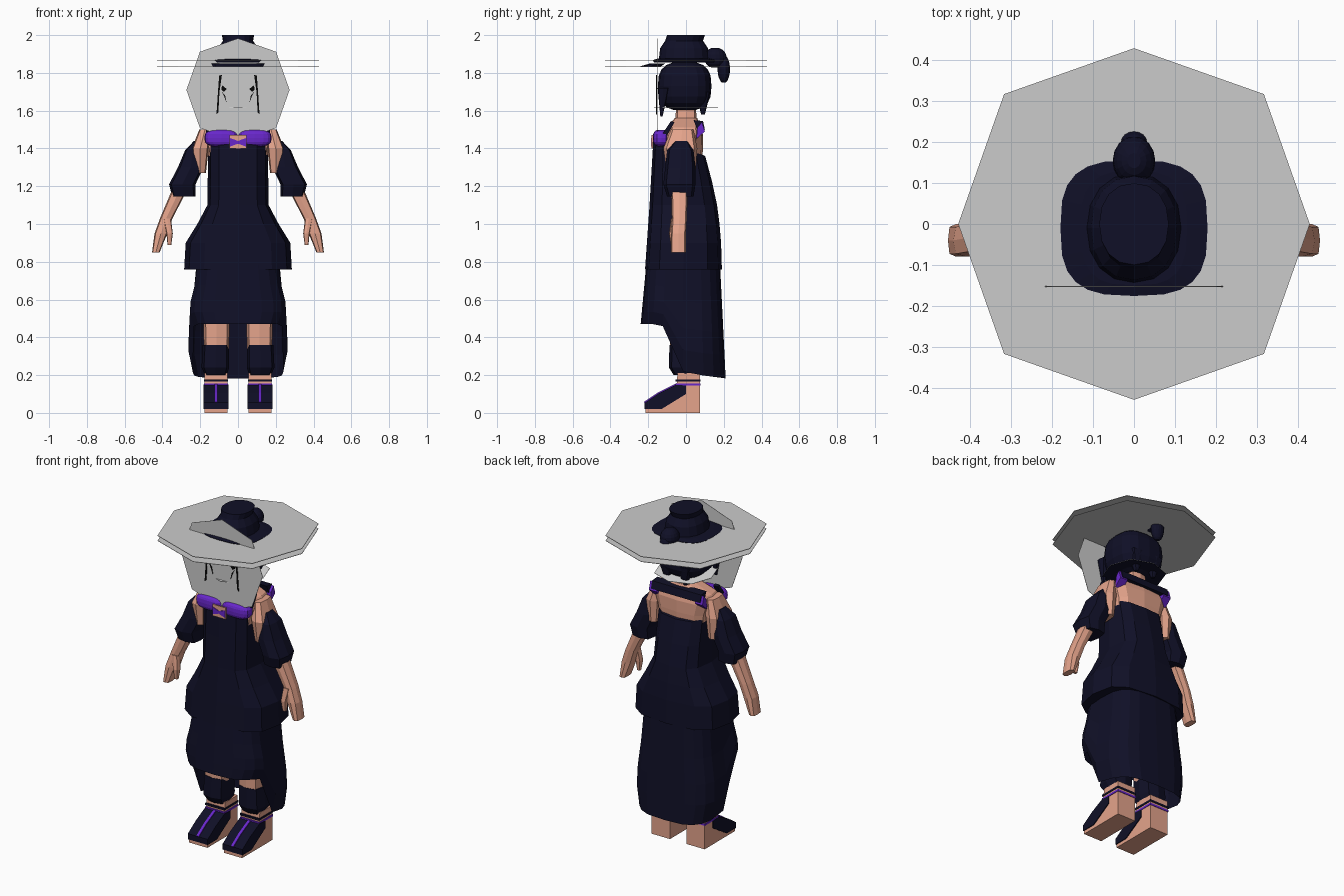
import bpy, bmesh, math

if "Cube" in bpy.data.objects:
    bpy.data.objects.remove(bpy.data.objects["Cube"])


def material(name, red, green, blue):
    mat = bpy.data.materials.new(name)
    mat.use_nodes = True
    mat.diffuse_color = (red, green, blue, 1)
    shader = mat.node_tree.nodes["Principled BSDF"]
    shader.inputs["Base Color"].default_value = (red, green, blue, 1)
    shader.inputs["Roughness"].default_value = .9
    return mat


NAVY = material("navy cloth", .005, .005, .02)
SKIN = material("skin", .78, .37, .26)
GREY = material("pale grey", .6, .6, .6)
WHITE = material("white", .85, .85, .85)
PURPLE = material("purple trim", .14, .02, .6)
BLACK = material("black ink", .002, .002, .002)


def finish(name, bm, mat, mirror):
    bmesh.ops.recalc_face_normals(bm, faces=bm.faces)
    mesh = bpy.data.meshes.new(name)
    mesh.materials.append(mat)
    bm.to_mesh(mesh)
    bm.free()
    part = bpy.data.objects.new(name, mesh)
    bpy.context.collection.objects.link(part)
    if mirror:
        part.modifiers.new("Both sides", "MIRROR")
    return part


def smooth(t):
    t = min(max(t, 0), 1)
    return t * t * (3 - 2 * t)


def rounded(value, power):
    """Bends a sine or cosine towards a boxier outline."""
    return math.copysign(abs(round(value, 6)) ** (2 / power), value)


def outline(centre, half_x, half_y, sides, power):
    x, y, z = centre
    turns = [math.tau * i / sides for i in range(sides)]
    return [(x + half_x * rounded(math.cos(a), power),
             y + half_y * rounded(math.sin(a), power), z) for a in turns]


def bridge(name, mat, loops, mirror=False, caps=True):
    bm = bmesh.new()
    rows = [[bm.verts.new(point) for point in loop] for loop in loops]
    for low, high in zip(rows, rows[1:]):
        for i in range(len(low)):
            bm.faces.new((low[i - 1], low[i], high[i], high[i - 1]))
    if caps:
        bm.faces.new(rows[0])
        bm.faces.new(rows[-1])
    return finish(name, bm, mat, mirror)


def limb(name, mat, *sections, mirror=False, sides=8, power=3.5):
    """Each section is a centre point, a half width and a half depth."""
    loops = [outline(centre, half_x, half_y, sides, power) for centre, half_x, half_y in sections]
    return bridge(name, mat, loops, mirror)


def blob(name, mat, centre, half_x, half_y, half_z, power=2, mirror=False):
    x, y, z = centre
    loops = []
    for i in range(1, 10):
        angle = math.pi * (i / 10 - .5)
        scale = rounded(math.cos(angle), power)
        level = z + half_z * rounded(math.sin(angle), power)
        loops.append(outline((x, y, level), half_x * scale, half_y * scale, 16, power))
    return bridge(name, mat, loops, mirror)


def prism(name, mat, points, low, high, axis, mirror=False):
    """Extrudes a flat outline from low to high along one axis."""
    place = {"x": lambda p, d: (d, *p), "y": lambda p, d: (p[0], d, p[1]), "z": lambda p, d: (*p, d)}[axis]
    return bridge(name, mat, [[place(p, d) for p in points] for d in (low, high)], mirror)


def octagon(radius, height=0):
    points = []
    for i in range(8):
        reach = radius * (1.045 if i % 2 else 1)
        points.append((reach * math.cos(math.tau * i / 8), height + reach * math.sin(math.tau * i / 8)))
    return points


# Hat discs, face plate and neck ruff
prism("upper_hat_disc", GREY, octagon(.43), 1.862, 1.865, "z")
prism("lower_hat_disc", GREY, octagon(.43), 1.832, 1.834, "z")
prism("face_plate", GREY, octagon(.273, 1.71), -.154, -.152, "y")
ruff = prism("neck_ruff", WHITE, octagon(.17), 1.614, 1.616, "z")
ruff.data.materials.append(NAVY)
for face in ruff.data.polygons:
    face.material_index = int(face.normal.z < -.5)

# Face drawing
drawing = {
    "hair_strand": [(.085, 1.79), (.1, 1.785), (.106, 1.7), (.114, 1.58), (.104, 1.59), (.098, 1.7)],
    "eye": [(.06, 1.715), (.085, 1.735), (.088, 1.71), (.075, 1.7)],
    "cheek_strand": [(.085, 1.7), (.075, 1.68), (.06, 1.64), (.068, 1.68)],
}
for name, points in drawing.items():
    prism(name, BLACK, points, -.158, -.154, "y", mirror=True)

# Hat crown, brim and visor
limb("hat_crown", NAVY, ((0, -.01, 1.86), .118, .135), ((0, -.01, 1.93), .105, .127),
     ((0, -.01, 1.97), .08, .1), ((0, 0, 2), .085, .1), sides=16, power=2.2)
limb("hat_brim", NAVY, ((0, -.01, 1.855), .17, .16), ((0, -.01, 1.868), .18, .166),
     ((0, -.01, 1.875), .13, .14), sides=24, power=3)
limb("hat_visor", NAVY, ((0, -.2, 1.83), .13, .06), ((0, -.15, 1.85), .14, .04), sides=12, power=2.5)

# Hair with locks and a tail
blob("hair", NAVY, (0, -.007, 1.73), .15, .142, .13, power=2.8)
blob("hair_knot", NAVY, (0, .155, 1.88), .052, .06, .055)
blob("hair_tail", NAVY, (0, .2, 1.82), .04, .033, .075)
limb("side_lock", NAVY, ((.115, -.12, 1.72), .03, .03), ((.11, -.13, 1.57), .006, .006), mirror=True)
limb("back_lock", NAVY, ((.06, .09, 1.7), .05, .04), ((.06, .09, 1.58), .01, .01), mirror=True)

# Neck and torso
limb("neck", SKIN, ((0, 0, 1.52), .06, .06), ((0, 0, 1.64), .05, .05))
limb("torso", SKIN, ((0, -.03, 1.25), .145, .11), ((0, -.03, 1.4), .165, .12),
     ((0, -.02, 1.47), .19, .11), ((0, -.01, 1.51), .165, .09), ((0, 0, 1.56), .06, .06), sides=12)

# Tunic, flared at the hips and dipping behind the shoulders
loops = []
for z in (.76, .9, 1, 1.1, 1.25, 1.395):
    width = .16 + .125 * smooth((1.12 - z) / .26)
    front = .07 * z - .27
    back = .19 - .09 * ((z - .76) / .64) ** 2
    dip = .34 * smooth((z - 1.1) / .3)
    edge = outline((0, (front + back) / 2, z), width, (back - front) / 2, 12, 3)
    loops.append([(x, y, z - dip * y) for x, y, z in edge])
bridge("tunic", NAVY, loops)

# Neckline trim, bow and collar
blob("bust_trim", PURPLE, (.088, -.13, 1.455), .09, .045, .045, power=3, mirror=True)
prism("shoulder_trim", PURPLE, [(.055, 1.45), (.1, 1.49), (.085, 1.54), (.06, 1.51)], .13, .18, "x", mirror=True)
prism("shoulder_strap", NAVY, [(-.13, 1.47), (-.08, 1.545), (-.06, 1.54), (-.1, 1.47)], .14, .17, "x", mirror=True)
prism("bow_backing", SKIN, [(-.045, 1.4), (.045, 1.4), (.045, 1.47), (-.045, 1.47)], -.182, -.176, "y")
prism("bow_wing", PURPLE, [(0, 1.44), (.042, 1.455), (.042, 1.41), (0, 1.425)], -.186, -.182, "y", mirror=True)
prism("back_collar", NAVY, [(.06, 1.5), (.1, 1.5), (.09, 1.545), (.04, 1.55)], -.165, .165, "x")

# Long skirt, cut high in front and low behind
waist = .79
loops = []
for t in (0, .35, .6, .8, 1):
    width = .22 + .02 * t + .03 * math.sin(math.pi * t * t)
    edge = outline((0, -.015, waist), width, .195 + .03 * t, 20, 3.2)
    loops.append([])
    for x, y, z in edge:
        hem = .47 - .26 * smooth(1 + y / .14) - .13 * max(y, 0)
        loops[-1].append((x, y, waist + (hem - waist) * t))
bridge("long_skirt", NAVY, loops, caps=False)

# Arms
shoulder, elbow, wrist = (.2, -.03, 1.4), (.295, -.035, 1.21), (.38, -.035, 1.03)
limb("upper_arm", SKIN, ((.2, -.025, 1.27), .03, .075), (shoulder, .045, .09),
     ((.175, -.02, 1.5), .03, .06), mirror=True)
limb("sleeve", NAVY, ((.287, -.03, 1.145), .062, .07), (elbow, .07, .085), ((.25, -.03, 1.3), .068, .08),
     ((.238, -.03, 1.39), .042, .07), ((.213, -.025, 1.44), .02, .035), mirror=True)
limb("forearm_and_hand", SKIN, ((.435, -.04, .85), .02, .04), ((.408, -.04, .95), .034, .04),
     (wrist, .033, .04), (elbow, .042, .045), mirror=True)
limb("thumb", SKIN, ((.363, -.07, .89), .01, .01), ((.362, -.07, .95), .017, .02),
     ((.375, -.06, 1.03), .02, .02), mirror=True)

# Legs
limb("knee", SKIN, ((.114, -.02, .34), .066, .065), ((.114, -.02, .56), .072, .07), mirror=True)
limb("trouser_leg", NAVY, ((.117, 0, .2), .058, .065), ((.12, -.01, .24), .073, .08),
     ((.117, -.015, .36), .07, .073), mirror=True)


# Feet and shoes
def lift(points, amount):
    return [(y - amount, z + amount) for y, z in points]


instep = [(-.215, .05), (-.14, .1), (-.05, .145)]
prism("foot", SKIN, instep + [(-.045, .21), (.075, .21), (.075, 0), (-.215, 0)], .055, .178, "x", mirror=True)
prism("shoe_upper", NAVY, lift(instep, .004) + [(0, .145), (0, .1), (-.13, .02), (-.219, .02)],
      .05, .183, "x", mirror=True)
prism("shoe_stripe", PURPLE, lift(instep, .008) + lift(instep, -.01)[::-1], .108, .124, "x", mirror=True)
for name, mat, height in (("ankle_band", PURPLE, .15), ("ankle_strap", NAVY, .172)):
    half = .006
    band = [(-.056, height - half), (.078, height - half), (.078, height + half), (-.056, height + half)]
    prism(name, mat, band, .052, .181, "x", mirror=True)
